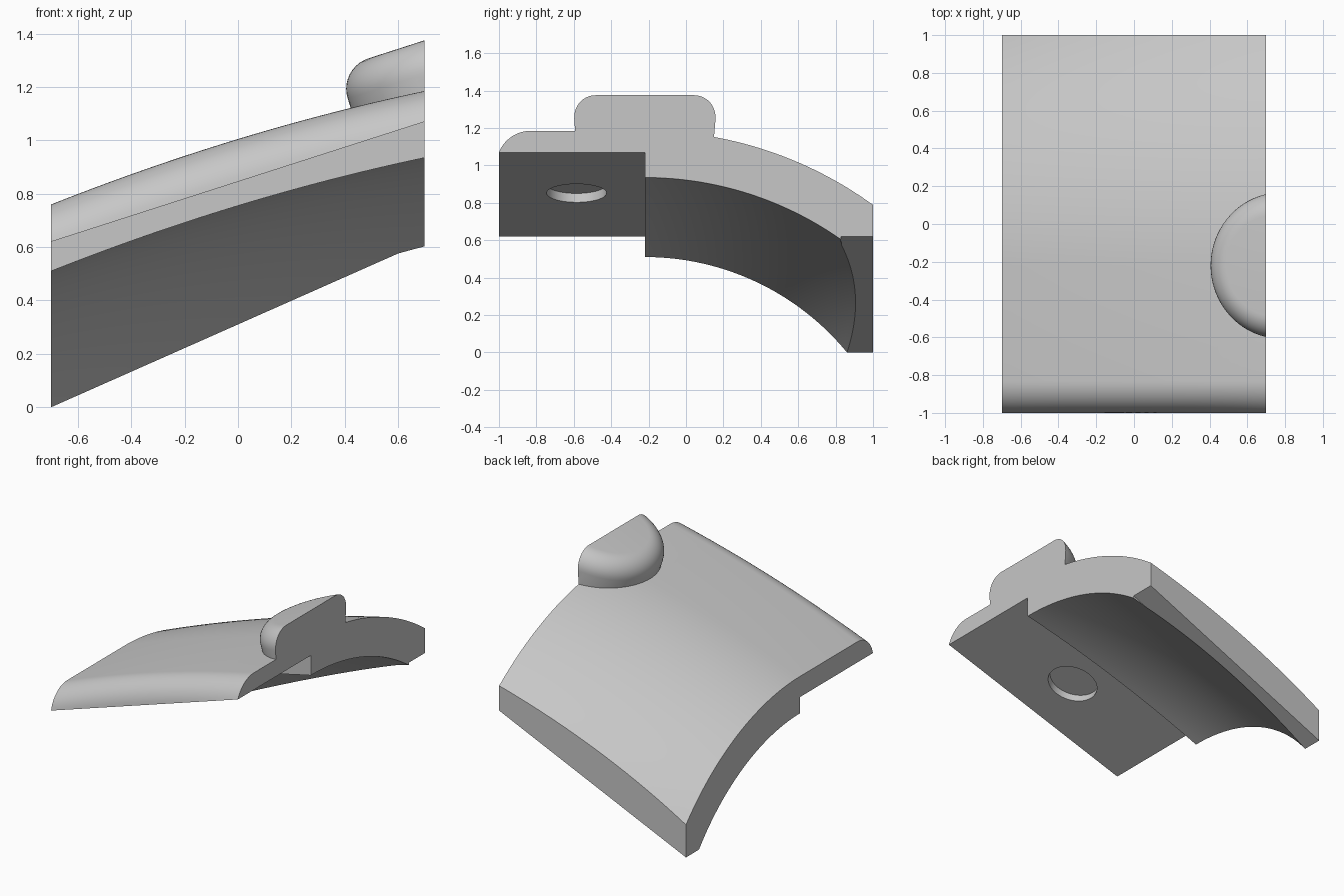
import bpy, bmesh, math
from mathutils import Matrix, Vector

cube = bpy.data.objects.get("Cube")
if cube:
    bpy.data.objects.remove(cube, do_unlink=True)

grey = bpy.data.materials.new("plain_grey")
grey.use_nodes = True
colour = (0.57, 0.57, 0.57, 1)
grey.diffuse_color = colour
grey.node_tree.nodes["Principled BSDF"].inputs["Base Color"].default_value = colour

HALF = 0.7                       # half width in x
AXIS_Y, AXIS_Z = -0.22, -0.89    # axis of the curved shell
THICK = 0.25
SLOPE = 0.3214                   # slope of the mounting pad
TILT = Matrix.Rotation(-math.atan(SLOPE), 4, "Y")


def ridge(x):
    return 1.005 + 0.3036 * x - 0.0663 * x * x


def pad(x):
    return 0.845 + SLOPE * x


def rear_foot(x):
    return 0.443 * (x + HALF)


def make_object(name, bm):
    bmesh.ops.recalc_face_normals(bm, faces=bm.faces)
    mesh = bpy.data.meshes.new(name)
    bm.to_mesh(mesh)
    bm.free()
    mesh.materials.append(grey)
    obj = bpy.data.objects.new(name, mesh)
    bpy.context.collection.objects.link(obj)
    return obj


def shell_arc(radius, y_from, y_to, steps):
    a, b = (math.asin((y - AXIS_Y) / radius) for y in (y_from, y_to))
    angles = [a + (b - a) * i / steps for i in range(steps + 1)]
    return [(AXIS_Y + radius * math.sin(t), AXIS_Z + radius * math.cos(t)) for t in angles]


def section(x):
    top = ridge(x)
    # rounded front lip
    w, d = 0.17, top - pad(x)
    r = (w * w + d * d) / (2 * d)
    sweep = math.atan2(w, r - d)
    pts = []
    for i in range(13):
        a = sweep * (1 - i / 12)
        pts.append((-1 + w - r * math.sin(a), top - r + r * math.cos(a)))
    # outer shell, rear foot, inner shell
    pts += shell_arc(top - AXIS_Z, AXIS_Y, 1, 32)
    foot = rear_foot(x)
    inner = top - THICK - AXIS_Z
    crease = max(0.83, AXIS_Y + math.sqrt(inner ** 2 - (foot - AXIS_Z) ** 2))
    pts += [(1, foot), (crease, foot)]
    pts += shell_arc(inner, crease, AXIS_Y, 32)
    # flat mounting pad
    pts.append((AXIS_Y, pad(x)))
    return pts


# curved body, lofted a little past its left end
bm = bmesh.new()
STEPS = 29
rings = []
for i in range(STEPS + 1):
    x = -HALF + 0.05 * i
    rings.append([bm.verts.new((x, y, z)) for y, z in section(x)])
for a, b in zip(rings, rings[1:]):
    for i in range(len(a)):
        j = (i + 1) % len(a)
        bm.faces.new((a[i], a[j], b[j], b[i]))
bm.faces.new(rings[0])
bm.faces.new(rings[-1])
bmesh.ops.remove_doubles(bm, verts=bm.verts, dist=0.00001)
body = make_object("curved_body", bm)


def tilted_cylinder(name, radius, low, high, origin, fillet=0):
    bm = bmesh.new()
    bmesh.ops.create_cone(bm, cap_ends=True, segments=80, radius1=radius,
                          radius2=radius, depth=high - low,
                          matrix=Matrix.Translation((0, 0, (high + low) / 2)))
    if fillet:
        rim = [e for e in bm.edges if all(v.co.z > high - 0.001 for v in e.verts)]
        bmesh.ops.bevel(bm, geom=rim, offset=fillet, segments=10,
                        profile=0.5, affect="EDGES")
    bmesh.ops.transform(bm, matrix=Matrix.Translation(origin) @ TILT, verts=bm.verts)
    obj = make_object(name, bm)
    obj.hide_render = True
    return obj


# rounded boss and shallow pad recess
boss = tilted_cylinder("round_boss", 0.387, -0.255, 0, (0.743, AXIS_Y, 1.389), 0.12)
recess = tilted_cylinder("recess_cutter", 0.16, -0.1, 0.05, (0.02, -0.585, pad(0.02)))

bpy.context.view_layer.objects.active = body
for tool, operation in ((boss, "UNION"), (recess, "DIFFERENCE")):
    mod = body.modifiers.new(tool.name, "BOOLEAN")
    mod.object, mod.operation, mod.solver = tool, operation, "EXACT"
    bpy.ops.object.modifier_apply(modifier=mod.name)
    bpy.data.objects.remove(tool, do_unlink=True)

# trim the left end flat through body and boss
bm = bmesh.new()
bm.from_mesh(body.data)
cut = bmesh.ops.bisect_plane(bm, geom=bm.verts[:] + bm.edges[:] + bm.faces[:],
                             plane_co=Vector((HALF - 0.0005, 0, 0)),
                             plane_no=Vector((1, 0, 0)), clear_outer=True)
edges = [e for e in cut["geom_cut"] if isinstance(e, bmesh.types.BMEdge)]
bmesh.ops.holes_fill(bm, edges=edges, sides=0)
bmesh.ops.recalc_face_normals(bm, faces=bm.faces)
bm.to_mesh(body.data)
bm.free()

bpy.ops.object.select_all(action="DESELECT")
body.select_set(True)
bpy.ops.object.shade_smooth_by_angle(angle=math.radians(30))
